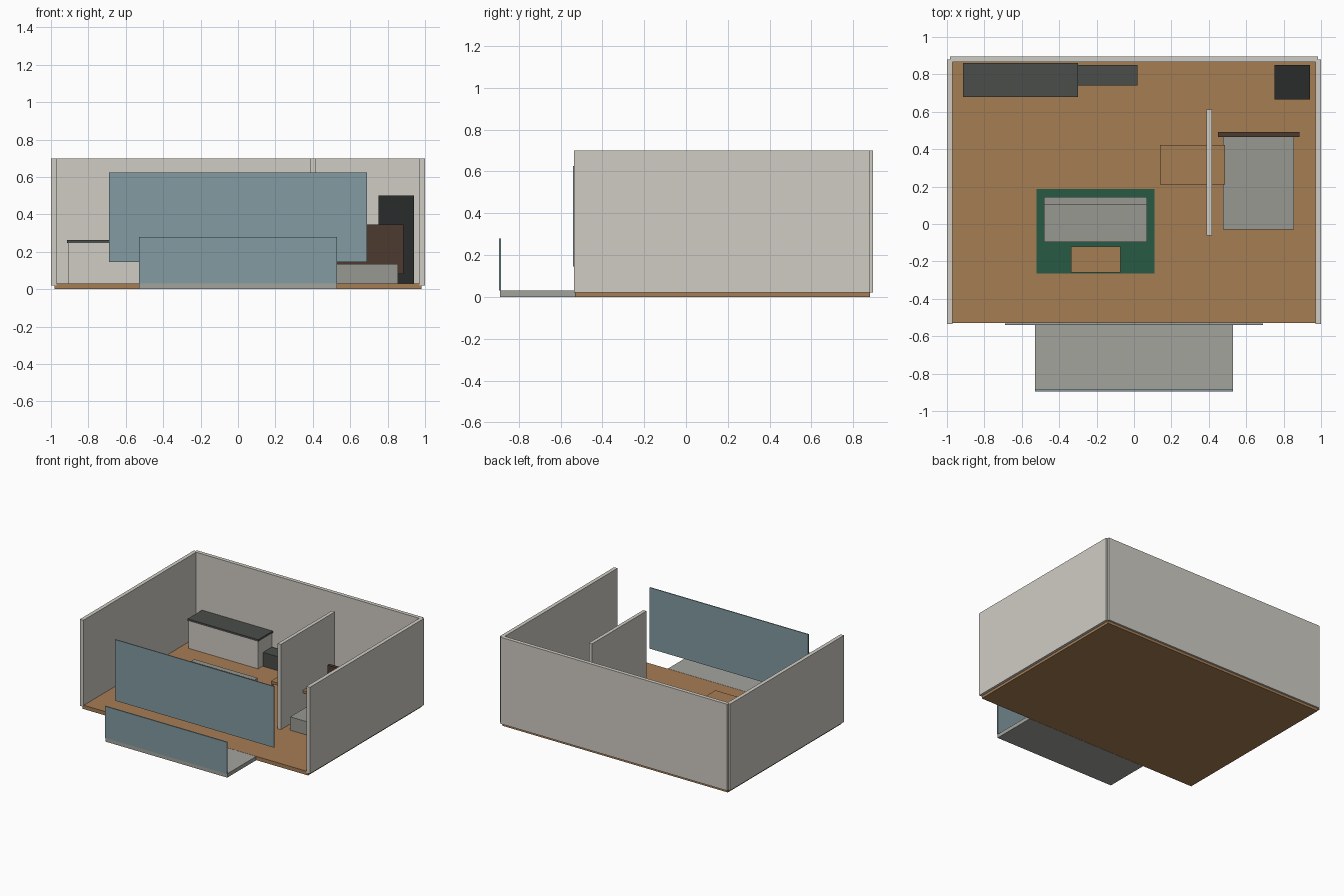
import bpy, bmesh
from mathutils import Vector

if "Cube" in bpy.data.objects:
    bpy.data.objects.remove(bpy.data.objects["Cube"])

mats = {}


def material(name, rgb):
    # display colour (0-255) to linear
    lin = [(c / 255 / 12.92) if c < 10 else ((c / 255 + 0.055) / 1.055) ** 2.4 for c in rgb]
    m = bpy.data.materials.new(name)
    m.diffuse_color = (*lin, 1)
    m.use_nodes = True
    m.node_tree.nodes["Principled BSDF"].inputs["Base Color"].default_value = m.diffuse_color
    mats[name] = m


for n, c in {"plaster": (208, 204, 196), "oak": (166, 125, 83), "glass": (131, 155, 161),
             "concrete": (164, 164, 158), "fabric": (152, 152, 146), "charcoal": (74, 77, 74),
             "black": (40, 44, 42), "walnut": (76, 58, 48), "green": (40, 90, 68)}.items():
    material(n, c)


def box(name, x, y, z, mat):
    """Axis-aligned box from (min, max) pairs."""
    bm = bmesh.new()
    bmesh.ops.create_cube(bm, size=1)
    size = Vector((x[1] - x[0], y[1] - y[0], z[1] - z[0]))
    bmesh.ops.scale(bm, vec=size, verts=bm.verts)
    me = bpy.data.meshes.new(name)
    bm.to_mesh(me)
    bm.free()
    me.materials.append(mats[mat])
    ob = bpy.data.objects.new(name, me)
    ob.location = (sum(x) / 2, sum(y) / 2, sum(z) / 2)
    bpy.context.collection.objects.link(ob)


def table(name, x, y, top, thick, leg):
    """Slab top on four slim legs."""
    box(name + "_top", x, y, (top - thick, top), "oak")
    for i, lx in enumerate((x[0], x[1] - leg)):
        for j, ly in enumerate((y[0], y[1] - leg)):
            box(f"{name}_leg_{i}{j}", (lx, lx + leg), (ly, ly + leg), (0.03, top - thick), "oak")


# shell
box("floor", (-0.98, 0.98), (-0.53, 0.88), (0, 0.03), "oak")
box("back_wall", (-0.985, 0.985), (0.865, 0.895), (0.02, 0.70), "plaster")
for side, s in (("left", -1), ("right", 1)):
    box(side + "_wall", tuple(sorted((s * 0.97, s * 1.0))), (-0.535, 0.88), (0.02, 0.70), "plaster")
box("partition_wall", (0.388, 0.416), (-0.062, 0.613), (0.02, 0.70), "plaster")

# window and balcony
box("window_glass", (-0.69, 0.69), (-0.54, -0.532), (0.145, 0.625), "glass")
box("balcony_slab", (-0.53, 0.53), (-0.89, -0.532), (0, 0.03), "concrete")
box("balcony_railing", (-0.53, 0.53), (-0.895, -0.885), (0.03, 0.28), "glass")

# kitchen
box("kitchen_counter", (-0.91, -0.305), (0.685, 0.855), (0.03, 0.247), "plaster")
box("kitchen_worktop", (-0.915, -0.30), (0.68, 0.86), (0.247, 0.262), "charcoal")
box("low_cabinet", (-0.30, 0.02), (0.74, 0.85), (0.03, 0.14), "charcoal")
box("tall_cabinet", (0.75, 0.94), (0.665, 0.85), (0.03, 0.50), "black")

# lounge
box("rug", (-0.52, 0.11), (-0.265, 0.187), (0.03, 0.035), "green")
box("sofa_seat", (-0.48, 0.07), (-0.097, 0.145), (0.03, 0.145), "fabric")
box("sofa_back", (-0.48, 0.07), (0.103, 0.145), (0.145, 0.265), "fabric")
table("coffee_table", (-0.338, -0.073), (-0.26, -0.12), 0.125, 0.018, 0.012)

# dining
table("dining_table", (0.14, 0.487), (0.21, 0.423), 0.235, 0.02, 0.014)

# bed
box("bed_mattress", (0.475, 0.855), (-0.03, 0.468), (0.03, 0.135), "fabric")
box("bed_headboard", (0.45, 0.885), (0.466, 0.492), (0.08, 0.345), "walnut")
